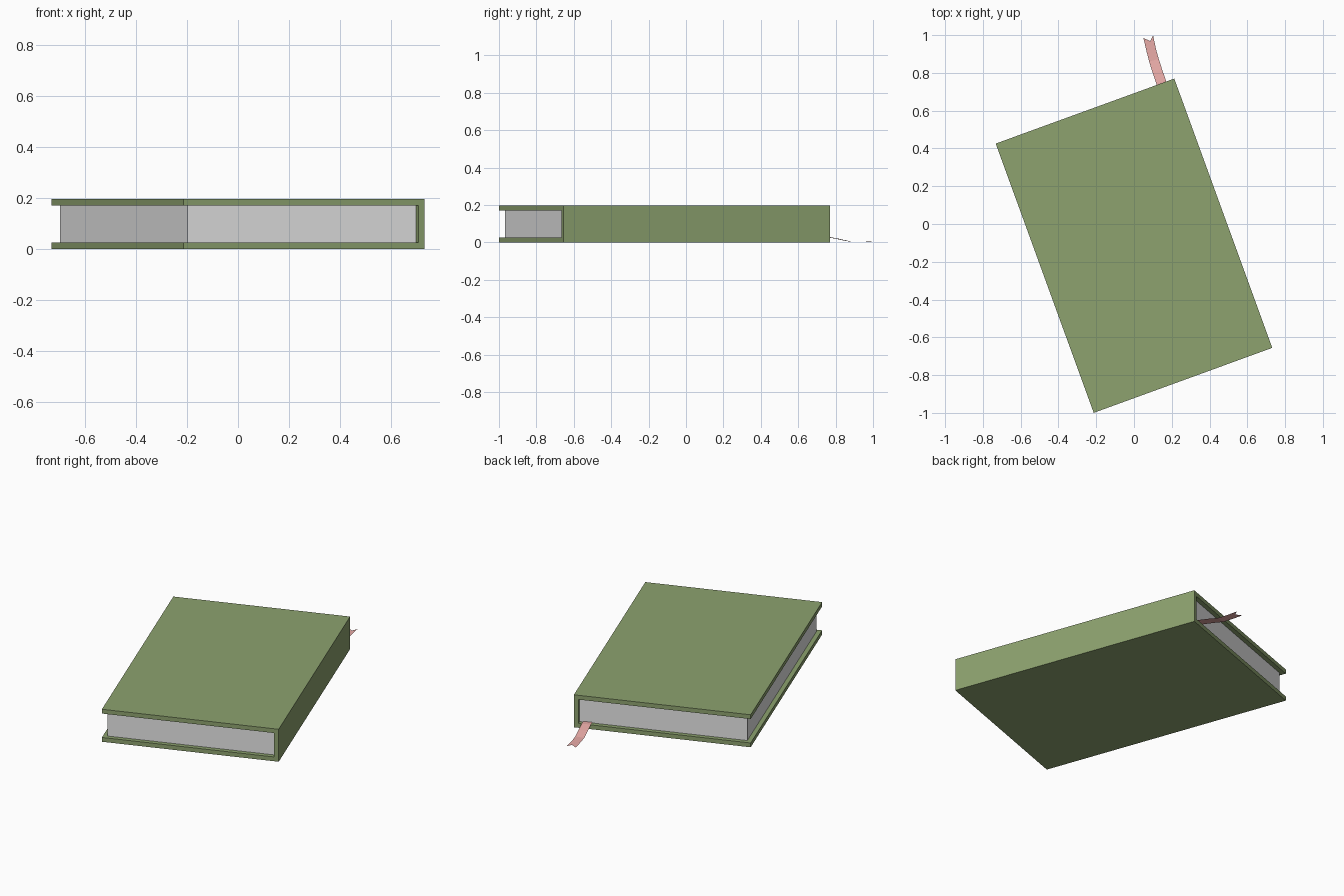
import bpy, bmesh, math
from mathutils import Matrix

if "Cube" in bpy.data.objects:
    bpy.data.objects.remove(bpy.data.objects["Cube"])

# Overall book sizes (local frame, before turning on the table)
HX, HY, H, T = 0.503, 0.7585, 0.197, 0.026
PLACE = Matrix.Translation((0, -0.115, 0)) @ Matrix.Rotation(math.radians(20), 4, 'Z')


def material(name, rgb):
    m = bpy.data.materials.new(name)
    m.diffuse_color = (*rgb, 1)
    m.use_nodes = True
    m.node_tree.nodes["Principled BSDF"].inputs["Base Color"].default_value = m.diffuse_color
    return m


def add_object(name, bm, mat):
    mesh = bpy.data.meshes.new(name)
    bm.to_mesh(mesh)
    bm.free()
    mesh.materials.append(mat)
    ob = bpy.data.objects.new(name, mesh)
    bpy.context.collection.objects.link(ob)
    return ob


def extrude_profile(name, profile, half_depth, mat):
    """Extrude an x-z outline along y, then place it on the table."""
    bm = bmesh.new()
    face = bm.faces.new([bm.verts.new((x, -half_depth, z)) for x, z in profile])
    geo = bmesh.ops.extrude_face_region(bm, geom=[face])['geom']
    verts = [v for v in geo if isinstance(v, bmesh.types.BMVert)]
    bmesh.ops.translate(bm, verts=verts, vec=(0, 2 * half_depth, 0))
    bmesh.ops.recalc_face_normals(bm, faces=bm.faces)
    bmesh.ops.transform(bm, matrix=PLACE, verts=bm.verts)
    return add_object(name, bm, mat)


green = material("olive_green", (0.266, 0.362, 0.159))
paper = material("paper_white", (0.8, 0.8, 0.8))
pink = material("ribbon_pink", (0.8, 0.4, 0.38))

# Hard cover: C-shaped section with the spine on the right
extrude_profile("cover", [(-HX, 0), (HX, 0), (HX, H), (-HX, H), (-HX, H - T),
                          (HX - T, H - T), (HX - T, T), (-HX, T)], HY, green)

# Page block, inset from the cover edges
extrude_profile("pages", [(T - HX, T), (HX - T, T), (HX - T, H - T), (T - HX, H - T)],
                HY - T, paper)

# Bookmark ribbon: left x,y / right x,y / height, draping to the table
rows = [((0.137, 0.690), (0.187, 0.709), 0.030),
        ((0.119, 0.741), (0.169, 0.759), 0.030),
        ((0.098, 0.802), (0.149, 0.818), 0.019),
        ((0.080, 0.860), (0.131, 0.874), 0.006),
        ((0.066, 0.915), (0.116, 0.927), 0.004)]
bm = bmesh.new()
pairs = [[bm.verts.new((*p, z)) for p in (l, r)] for l, r, z in rows]
for (a, b), (c, d) in zip(pairs, pairs[1:]):
    bm.faces.new((a, b, d, c))
# Swallow-tail end
notch = bm.verts.new((0.086, 0.968, 0.003))
left, right = bm.verts.new((0.050, 0.985, 0.003)), bm.verts.new((0.101, 1.0, 0.003))
a, b = pairs[-1]
bm.faces.new((a, b, notch))
bm.faces.new((a, notch, left))
bm.faces.new((b, right, notch))
add_object("bookmark_ribbon", bm, pink)
